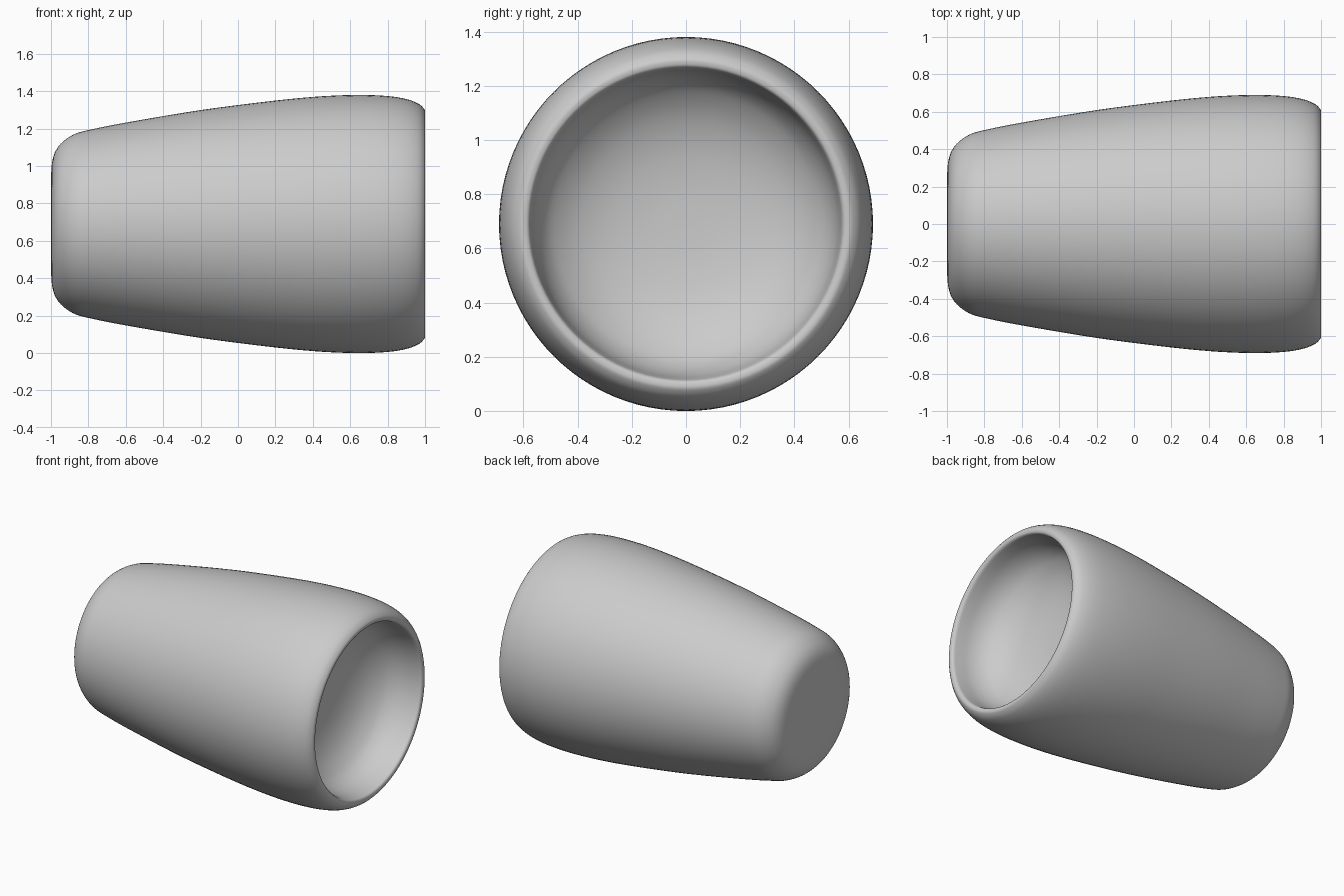
import bpy
import bmesh
import math

cube = bpy.data.objects.get("Cube")
if cube:
    bpy.data.objects.remove(cube, do_unlink=True)

AXIS_HEIGHT = 0.69
SIDES = 96
STEPS = 4

# Soft grey material
grey = bpy.data.materials.new("soft_grey")
grey.use_nodes = True
colour = (0.6, 0.6, 0.6, 1)
grey.diffuse_color = colour
grey.node_tree.nodes["Principled BSDF"].inputs["Base Color"].default_value = colour

# Half profile (x, radius): closed end, outer wall, rolled rim, inner bowl
profile = [
    (-1, 0), (-1, 0.15), (-0.999, 0.27), (-0.99, 0.35), (-0.967, 0.405),
    (-0.928, 0.447), (-0.873, 0.481), (-0.8, 0.502), (-0.6, 0.542),
    (-0.2, 0.609), (0.2, 0.66), (0.45, 0.683), (0.65, 0.69), (0.8, 0.684),
    (0.9, 0.668), (0.965, 0.643), (0.995, 0.615), (1, 0.595), (0.99, 0.578),
    (0.95, 0.57), (0.872, 0.557), (0.804, 0.53), (0.748, 0.485), (0.689, 0.4),
    (0.647, 0.285), (0.625, 0.143), (0.62, 0),
]


def smooth_path(points, steps):
    """Run a smooth curve through all the points."""
    padded = [points[0]] + points + [points[-1]]
    path = []
    for a, b, c, d in zip(padded, padded[1:], padded[2:], padded[3:]):
        for i in range(steps):
            t = i / steps
            path.append([
                0.5 * (2 * q + (r - p) * t + (2 * p - 5 * q + 4 * r - s) * t * t
                       + (3 * q - p - 3 * r + s) * t ** 3)
                for p, q, r, s in zip(a, b, c, d)])
    return path + [points[-1]]


def lathe(name, path, material):
    """Turn a profile about a level axis along x."""
    bm = bmesh.new()
    rings = []
    for x, radius in path:
        count = SIDES if radius > 0.001 else 1
        angles = [math.tau * k / SIDES for k in range(count)]
        rings.append([bm.verts.new((x, radius * math.cos(a),
                                    AXIS_HEIGHT + radius * math.sin(a)))
                      for a in angles])
    for low, high in zip(rings, rings[1:]):
        for k in range(SIDES):
            n = (k + 1) % SIDES
            corners = [low[k % len(low)], low[n % len(low)],
                       high[n % len(high)], high[k % len(high)]]
            bm.faces.new(list(dict.fromkeys(corners)))
    bmesh.ops.recalc_face_normals(bm, faces=bm.faces[:])
    mesh = bpy.data.meshes.new(name)
    bm.to_mesh(mesh)
    bm.free()
    mesh.materials.append(material)
    mesh.shade_smooth()
    obj = bpy.data.objects.new(name, mesh)
    bpy.context.collection.objects.link(obj)
    return obj


# Tapered cup lying on its side, open towards +x
lathe("cup", smooth_path(profile, STEPS), grey)
